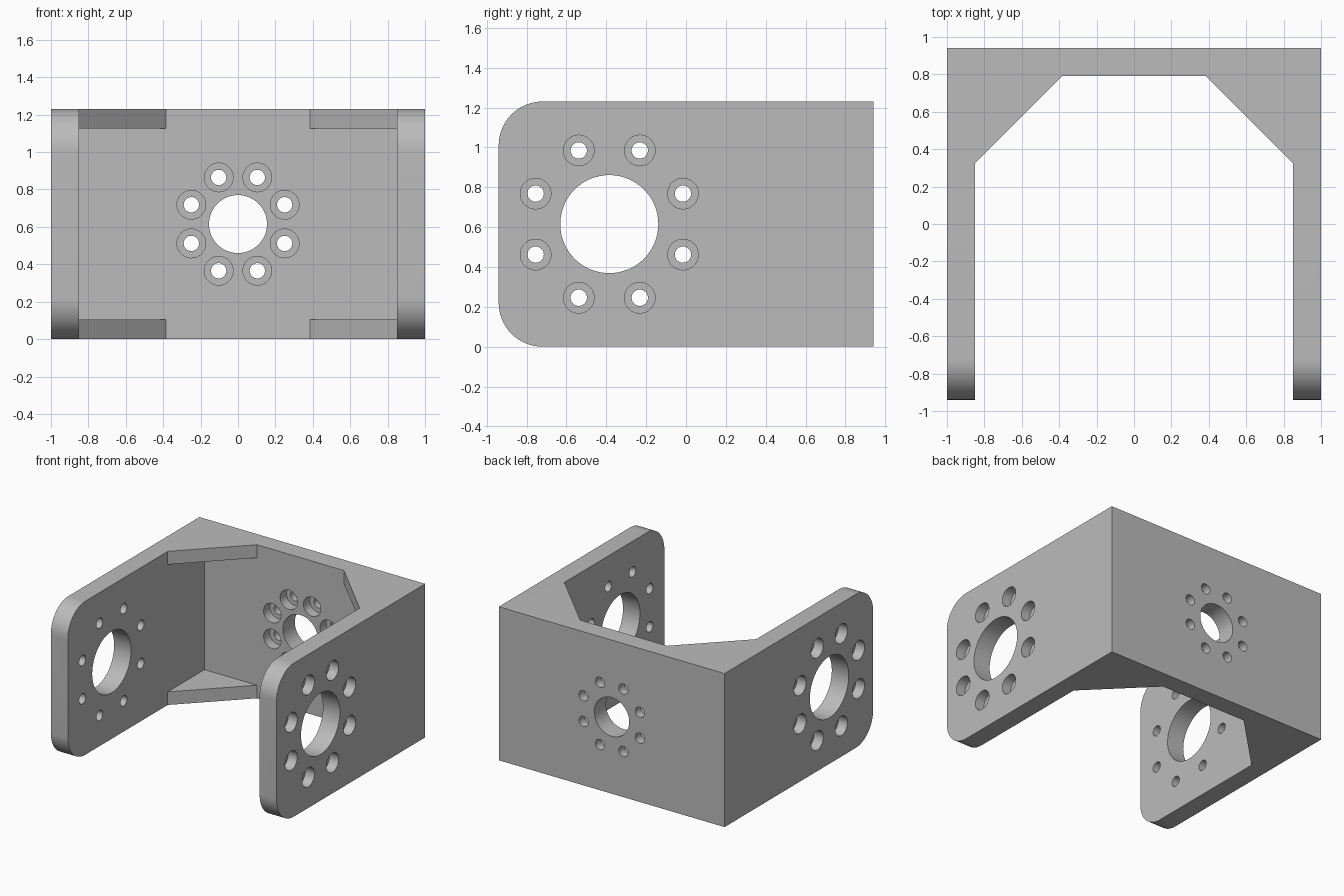
import bpy, bmesh, math
from mathutils import Matrix, Vector

cube = bpy.data.objects.get("Cube")
if cube:
    bpy.data.objects.remove(cube, do_unlink=True)

HALF_X, HALF_Y, HEIGHT = 1.0, 0.94, 1.23
WALL, GUSSET, CHAMFER, CORNER = 0.15, 0.105, 0.465, 0.22
IN_X, IN_Y = HALF_X - WALL, HALF_Y - WALL

grey = bpy.data.materials.new("satin grey")
grey.use_nodes = True
colour = (0.5, 0.5, 0.5, 1)
grey.diffuse_color = colour
grey.node_tree.nodes["Principled BSDF"].inputs["Base Color"].default_value = colour


def make_object(name, bm):
    bmesh.ops.recalc_face_normals(bm, faces=bm.faces[:])
    mesh = bpy.data.meshes.new(name)
    bm.to_mesh(mesh)
    bm.free()
    mesh.materials.append(grey)
    obj = bpy.data.objects.new(name, mesh)
    bpy.context.collection.objects.link(obj)
    return obj


def prism(name, points, direction):
    bm = bmesh.new()
    face = bm.faces.new([bm.verts.new(p) for p in points])
    out = bmesh.ops.extrude_face_region(bm, geom=[face])
    verts = [v for v in out["geom"] if isinstance(v, bmesh.types.BMVert)]
    bmesh.ops.translate(bm, verts=verts, vec=direction)
    return make_object(name, bm)


def add_turned(bm, profile, matrix, sides):
    """Closed turned solid from (radius, depth) pairs."""
    rings = []
    for radius, depth in profile:
        rings.append([bm.verts.new(matrix @ Vector((
            radius * math.cos(math.tau * i / sides),
            radius * math.sin(math.tau * i / sides), depth))) for i in range(sides)])
    for a, b in zip(rings, rings[1:]):
        for i in range(sides):
            j = (i + 1) % sides
            bm.faces.new((a[i], a[j], b[j], b[i]))
    bm.faces.new(rings[0])
    bm.faces.new(rings[-1])


def bolt_pattern(name, matrix, centre_radius, ring_radius):
    """Central bore with eight counterbored holes; local z runs into the wall."""
    bm = bmesh.new()
    add_turned(bm, [(centre_radius, -0.05), (centre_radius, 0.2)], matrix, 64)
    step = [(0.077, -0.05), (0.077, 0.08), (0.041, 0.08), (0.041, 0.2)]
    for k in range(8):
        a = math.radians(22.5 + 45 * k)
        place = Matrix.Translation((ring_radius * math.cos(a), ring_radius * math.sin(a), 0))
        add_turned(bm, step, matrix @ place, 32)
    return make_object(name, bm)


def cut(body, cutter):
    cutter.hide_render = True
    mod = body.modifiers.new("cut", 'BOOLEAN')
    mod.operation, mod.solver, mod.object = 'DIFFERENCE', 'EXACT', cutter
    bpy.context.view_layer.objects.active = body
    bpy.ops.object.modifier_apply(modifier=mod.name)
    bpy.data.objects.remove(cutter, do_unlink=True)


# Solid block with rounded front corners, drawn from the side
side = [(-HALF_X, HALF_Y, 0), (-HALF_X, HALF_Y, HEIGHT)]
for cz, start in ((HEIGHT - CORNER, 90), (CORNER, 180)):
    for i in range(17):
        a = math.radians(start + 90 * i / 16)
        side.append((-HALF_X, CORNER - HALF_Y + CORNER * math.cos(a), cz + CORNER * math.sin(a)))
bracket = prism("bracket", side, (2 * HALF_X, 0, 0))

# Channel between the arms, leaving corner gussets at top and bottom
half = [(IN_X, -1.2), (IN_X, IN_Y - CHAMFER), (IN_X - CHAMFER, IN_Y)]
outline = half + [(-x, y) for x, y in reversed(half)]
cut(bracket, prism("channel_cutter", [(x, y, -0.2) for x, y in outline], (0, 0, HEIGHT + 0.4)))

# Square inner corners between the gussets
pocket = [(IN_X, -1.2), (IN_X, IN_Y), (-IN_X, IN_Y), (-IN_X, -1.2)]
cut(bracket, prism("pocket_cutter", [(x, y, GUSSET) for x, y in pocket],
                   (0, 0, HEIGHT - 2 * GUSSET)))

# Bolt patterns: back wall sunk from inside, arms sunk from outside
mid = HEIGHT / 2
back = Matrix.Translation((0, IN_Y, mid)) @ Matrix.Rotation(-math.pi / 2, 4, 'X')
cut(bracket, bolt_pattern("back_holes_cutter", back, 0.155, 0.27))
for s in (-1, 1):
    arm = Matrix.Translation((s * HALF_X, -0.385, mid)) @ Matrix.Rotation(-s * math.pi / 2, 4, 'Y')
    cut(bracket, bolt_pattern("arm_holes_cutter", arm, 0.246, 0.4))

# Smooth bores and corners, crisp edges
bpy.ops.object.select_all(action='DESELECT')
bracket.select_set(True)
bpy.context.view_layer.objects.active = bracket
bpy.ops.object.shade_smooth_by_angle(angle=math.radians(30))
